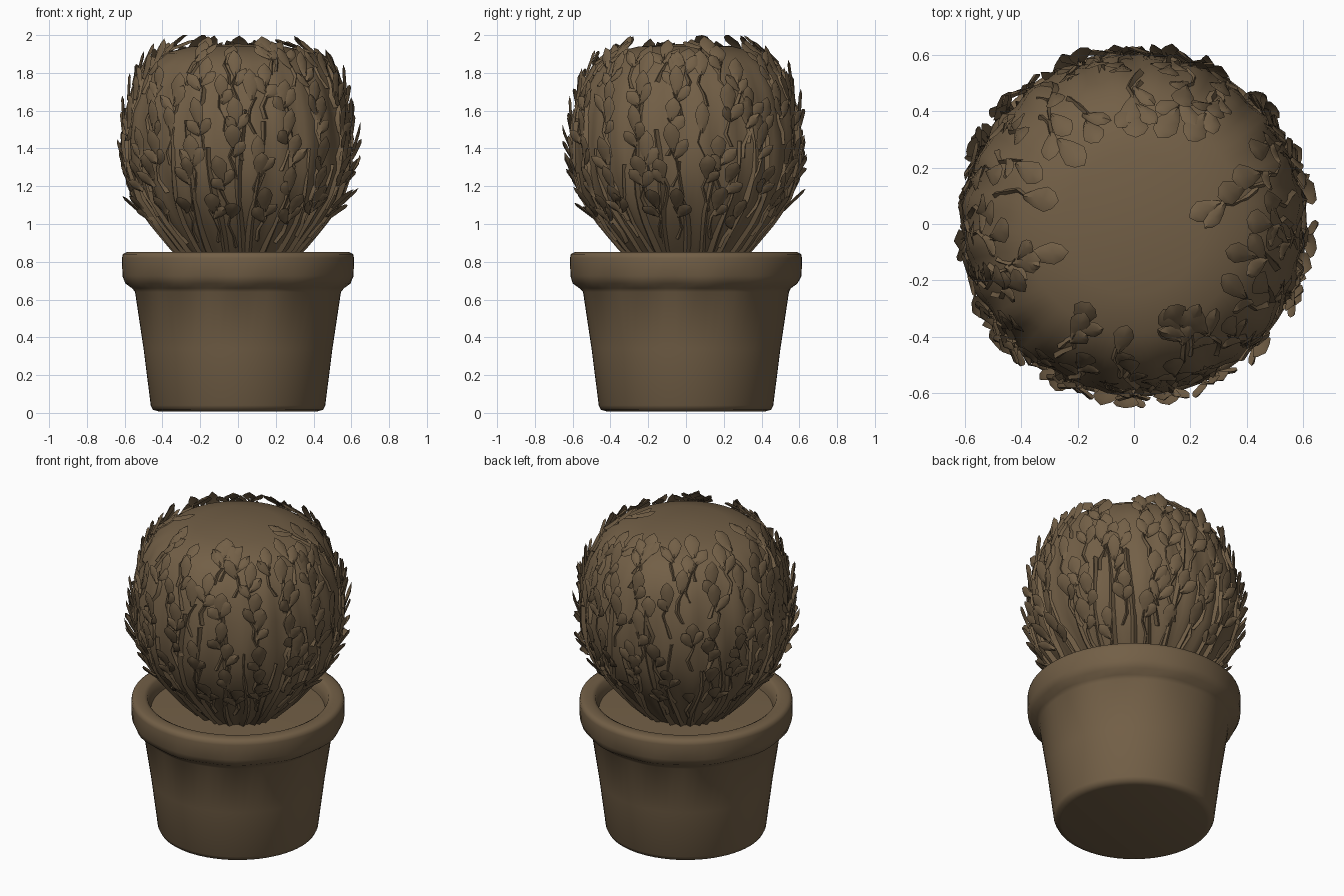
import bpy, bmesh, math, random
from mathutils import Vector

if "Cube" in bpy.data.objects:
    bpy.data.objects.remove(bpy.data.objects["Cube"])
random.seed(7)

brown = bpy.data.materials.new("earthy brown")
brown.diffuse_color = (0.17, 0.115, 0.062, 1)
brown.use_nodes = True
brown.node_tree.nodes["Principled BSDF"].inputs["Base Color"].default_value = brown.diffuse_color


def finish(name, bm, angle):
    me = bpy.data.meshes.new(name)
    bm.to_mesh(me)
    bm.free()
    ob = bpy.data.objects.new(name, me)
    bpy.context.collection.objects.link(ob)
    me.materials.append(brown)
    bpy.context.view_layer.objects.active = ob
    ob.select_set(True)
    bpy.ops.object.shade_smooth_by_angle(angle=math.radians(angle))
    ob.select_set(False)
    return ob


def lathe(name, profile, seg, angle, wobble=None):
    bm = bmesh.new()
    rings = []
    for r, z in profile:
        if r == 0:
            rings.append([bm.verts.new((0, 0, z))] * seg)
            continue
        ring = []
        for i in range(seg):
            a = 2 * math.pi * i / seg
            k = r * (wobble(a, z) if wobble else 1)
            ring.append(bm.verts.new((k * math.cos(a), k * math.sin(a), z)))
        rings.append(ring)
    for lo, hi in zip(rings, rings[1:]):
        for i in range(seg):
            j = (i + 1) % seg
            vs = list(dict.fromkeys((lo[i], lo[j], hi[j], hi[i])))
            bm.faces.new(vs)
    bmesh.ops.recalc_face_normals(bm, faces=bm.faces)
    return finish(name, bm, angle)


# flower pot with thick, slightly uneven rounded rim
lathe("pot", [(0, 0.008), (0.42, 0.008), (0.45, 0.016), (0.462, 0.04), (0.50, 0.34),
              (0.545, 0.64), (0.56, 0.66), (0.595, 0.685), (0.612, 0.725), (0.614, 0.82),
              (0.61, 0.84), (0.59, 0.851), (0.54, 0.851), (0.52, 0.84), (0.505, 0.79),
              (0.50, 0.765)], 64, 80,
      lambda a, z: 1 + (0.008 * math.sin(11 * a) if 0.65 < z < 0.7 else 0))
# soil disc
lathe("soil", [(0.505, 0.768), (0.3, 0.775), (0, 0.78)], 48, 40)

# bush body, gently ribbed
BODY = [(0.20, 0.74), (0.34, 0.87), (0.45, 1.0), (0.54, 1.13), (0.59, 1.28), (0.602, 1.43),
        (0.588, 1.58), (0.55, 1.72), (0.485, 1.84), (0.39, 1.905), (0.25, 1.94), (0.0, 1.955)]
lathe("bush_body", BODY, 120, 80,
      lambda a, z: 1 + (0.012 * math.sin(24 * a + 3 * z) + 0.008 * math.sin(13 * a - 9 * z)
                        if z < 1.75 else 0))


def surf(a, s):
    """Point, upward tangent, normal and sideways vector at fraction s up the bush."""
    f = min(max(s, 0), 0.999) * (len(BODY) - 1)
    i = int(f)
    (r0, z0), (r1, z1) = BODY[i], BODY[i + 1]
    r, z = r0 + (r1 - r0) * (f - i), z0 + (z1 - z0) * (f - i)
    out = Vector((math.cos(a), math.sin(a), 0))
    t = (out * (r1 - r0) + Vector((0, 0, z1 - z0))).normalized()
    side = Vector((-math.sin(a), math.cos(a), 0))
    return out * r + Vector((0, 0, z)), t, side.cross(t).normalized(), side


def limit(p):
    # keep leaf tips inside the overall outline
    h = math.hypot(p.x, p.y)
    k = min(1, 0.655 / h) if h else 1
    return Vector((p.x * k, p.y * k, min(p.z, 2.0)))


def leaf(bm, a, s, tilt, length, width, lift):
    """Rounded, softly folded leaf with a pointed tip."""
    p, t, n, side = surf(a, s)
    d = t * math.cos(tilt) + side * math.sin(tilt)
    w = d.cross(n)

    def v(along, across, up):
        return bm.verts.new(limit(p + d * (length * along) + w * (width * across) + n * up))
    rows = []
    for x, half in ((0, 0.12), (0.3, 0.36), (0.6, 0.5), (0.83, 0.33)):
        up = 0.012 + lift * x
        rows.append([v(x, -half, up - 0.006), v(x, 0, up + 0.008), v(x, half, up - 0.006)])
    for lo, hi in zip(rows, rows[1:]):
        for j in (0, 1):
            bm.faces.new((lo[j], lo[j + 1], hi[j + 1], hi[j]))
    tip = v(1, 0, 0.012 + lift)
    for j in (0, 1):
        bm.faces.new((rows[-1][j], rows[-1][j + 1], tip))


def stem(bm, a, s0, s1, width, height):
    rows = []
    n = max(3, int((s1 - s0) * 22))
    for i in range(n + 1):
        k = i / n
        p, t, nn, side = surf(a + 0.04 * math.sin(5 * k + a * 7), s0 + (s1 - s0) * k)
        w = width * (1 - 0.4 * k)
        rows.append([bm.verts.new(p + side * x * w + nn * h)
                     for x, h in ((-1, -0.006), (0, height), (1, -0.006))])
    for lo, hi in zip(rows, rows[1:]):
        for j in (0, 1):
            bm.faces.new((lo[j], lo[j + 1], hi[j + 1], hi[j]))


# upright stems, leafy sprigs in staggered rows
stems, leaves = bmesh.new(), bmesh.new()
for i in range(28):
    a = 2 * math.pi * (i + random.uniform(-0.3, 0.3)) / 28
    stem(stems, a, 0.0, random.uniform(0.35, 0.65), 0.026, 0.018)

ROWS = [(0.22, 20), (0.31, 20), (0.40, 19), (0.49, 19), (0.57, 18),
        (0.65, 17), (0.72, 12), (0.78, 8), (0.83, 5)]
for k, (s, count) in enumerate(ROWS):
    for i in range(count):
        a = 2 * math.pi * (i + 0.5 * (k % 2) + random.uniform(-0.3, 0.3)) / count
        ss = s + random.uniform(-0.03, 0.03)
        stem(stems, a, max(0, ss - 0.1), ss + 0.02, 0.016, 0.014)
        lift = random.uniform(0.005, 0.045) * (0.6 if s > 0.7 else 1)
        leaf(leaves, a, ss + 0.01, random.uniform(-0.2, 0.2), random.uniform(0.12, 0.17),
             random.uniform(0.075, 0.095), lift)
        for sgn in (-1, 1):
            if random.random() < 0.6:
                leaf(leaves, a, ss - random.uniform(0, 0.03), sgn * random.uniform(0.45, 0.8),
                     random.uniform(0.09, 0.13), random.uniform(0.055, 0.075), lift)
bmesh.ops.recalc_face_normals(stems, faces=stems.faces)
bmesh.ops.reverse_faces(leaves, faces=[f for f in leaves.faces
                                       if f.normal.dot(f.calc_center_median() - Vector((0, 0, 1.35))) < 0])
leaves.normal_update()
bmesh.ops.reverse_faces(leaves, faces=[f for f in leaves.faces
                                       if f.normal.dot(f.calc_center_median() - Vector((0, 0, 1.35))) < 0])
finish("stems", stems, 60)
finish("leaves", leaves, 60)
